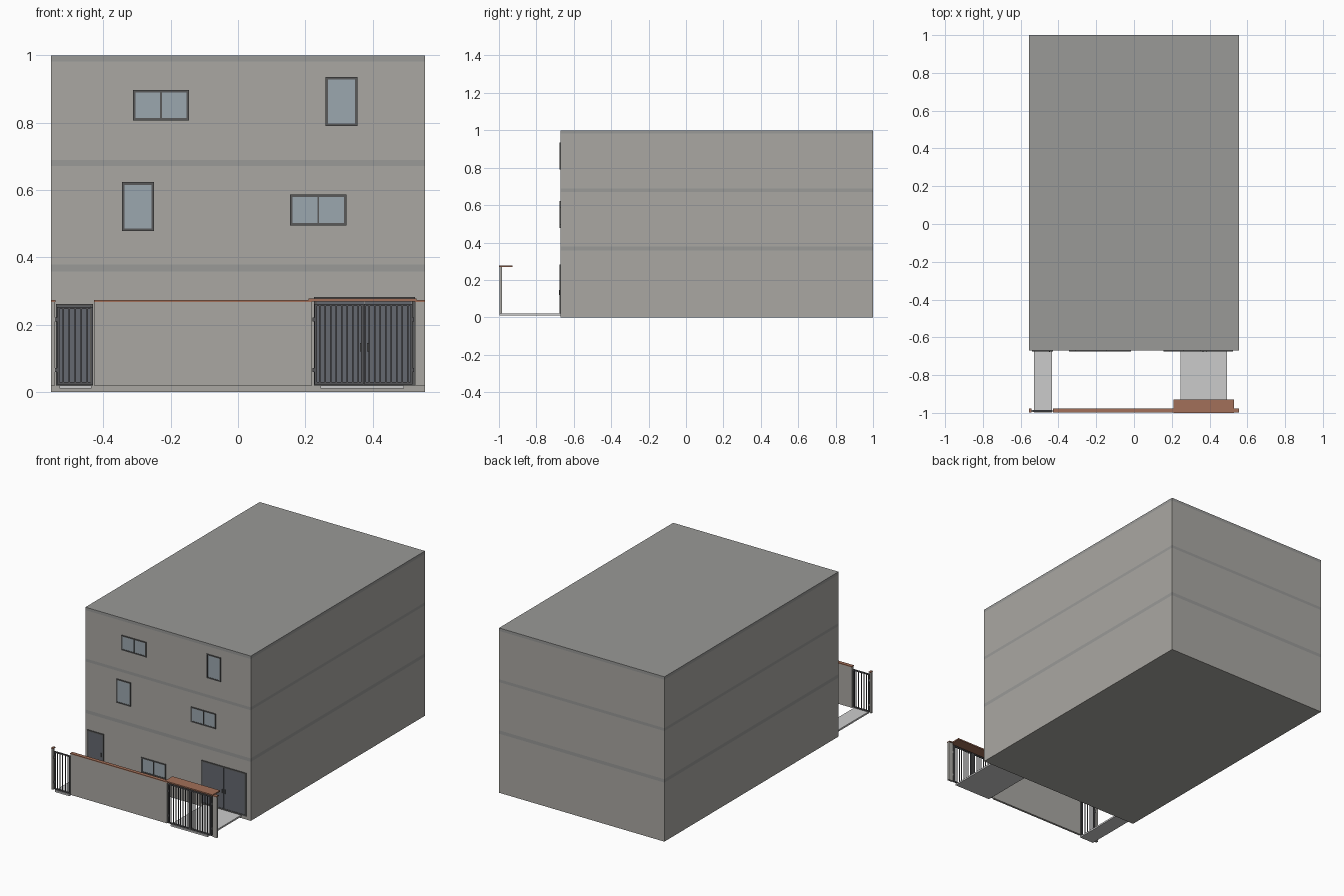
import bpy, bmesh
from mathutils import Vector

if "Cube" in bpy.data.objects:
    bpy.data.objects.remove(bpy.data.objects["Cube"])


def material(name, rgb):
    m = bpy.data.materials.new(name)
    m.diffuse_color = (*rgb, 1)
    m.use_nodes = True
    m.node_tree.nodes["Principled BSDF"].inputs["Base Color"].default_value = m.diffuse_color
    return m


WALL = material("render_wall", (0.40, 0.39, 0.365))
SLAB = material("slab_grey", (0.32, 0.32, 0.31))
FRAME = material("dark_frame", (0.10, 0.10, 0.10))
DOOR = material("door_grey", (0.13, 0.14, 0.16))
GLASS = material("glass", (0.33, 0.39, 0.43))
TILE = material("terracotta", (0.36, 0.16, 0.10))
METAL = material("gate_metal", (0.09, 0.09, 0.095))


def boxes(name, spans, mat):
    """One object made of boxes, each given as (x0, x1, y0, y1, z0, z1)."""
    bm = bmesh.new()
    for x0, x1, y0, y1, z0, z1 in spans:
        verts = bmesh.ops.create_cube(bm, size=1)["verts"]
        bmesh.ops.scale(bm, vec=(x1 - x0, y1 - y0, z1 - z0), verts=verts)
        bmesh.ops.translate(bm, vec=((x0 + x1) / 2, (y0 + y1) / 2, (z0 + z1) / 2), verts=verts)
    me = bpy.data.meshes.new(name)
    bm.to_mesh(me)
    bm.free()
    ob = bpy.data.objects.new(name, me)
    bpy.context.collection.objects.link(ob)
    if mat:
        me.materials.append(mat)
    return ob


def border(x0, x1, z0, z1, y0, y1, t):
    """Four bars around a rectangle."""
    return [(x0, x0 + t, y0, y1, z0, z1), (x1 - t, x1, y0, y1, z0, z1),
            (x0 + t, x1 - t, y0, y1, z0, z0 + t), (x0 + t, x1 - t, y0, y1, z1 - t, z1)]


# Main block, with flush floor-slab bands cut into its sides
W, FRONT = 0.555, -0.67
block = boxes("building", [(-W, W, FRONT, 1, 0, 1)], WALL)
block.data.materials.append(SLAB)
BANDS = [(0.358, 0.379), (0.671, 0.689), (0.982, 1.01)]
bm = bmesh.new()
bm.from_mesh(block.data)
for z in [z for band in BANDS for z in band if z < 1]:
    bmesh.ops.bisect_plane(bm, geom=bm.verts[:] + bm.edges[:] + bm.faces[:],
                           plane_co=Vector((0, 0, z)), plane_no=Vector((0, 0, 1)))
for f in bm.faces:
    if any(a < f.calc_center_median().z < b for a, b in BANDS):
        f.material_index = 1
bm.to_mesh(block.data)
bm.free()


# Windows: outer frame, sash around each pane, glass
def window(name, x0, x1, z0, z1, panes):
    t = 0.005
    bars = border(x0, x1, z0, z1, FRONT - 0.005, FRONT + 0.002, t)
    glass = []
    w = (x1 - x0 - 2 * t) / panes
    for i in range(panes):
        a = x0 + t + i * w
        bars += border(a, a + w, z0 + t, z1 - t, FRONT - 0.003, FRONT + 0.002, 0.0025)
        glass.append((a, a + w, FRONT - 0.0015, FRONT + 0.002, z0 + t, z1 - t))
    boxes(name + "_frame", bars, FRAME)
    boxes(name + "_glass", glass, GLASS)


window("upper_wide_window", -0.312, -0.145, 0.806, 0.897, 2)
window("upper_tall_window", 0.26, 0.355, 0.79, 0.936, 1)
window("middle_tall_window", -0.345, -0.25, 0.478, 0.623, 1)
window("middle_wide_window", 0.155, 0.322, 0.495, 0.587, 2)
window("ground_wide_window", -0.18, -0.015, 0.10, 0.191, 2)


# Doors with frame, leaves and handles
def door(name, x0, x1, z1, leaves):
    t, z0 = 0.008, 0.02
    boxes(name + "_frame", border(x0, x1, z0, z1, FRONT - 0.005, FRONT + 0.002, t), FRAME)
    w = (x1 - x0 - 2 * t) / leaves
    slabs, handles = [], []
    for i in range(leaves):
        a = x0 + t + i * w
        slabs.append((a + 0.001, a + w - 0.001, FRONT - 0.003, FRONT + 0.002, z0 + t, z1 - t))
        h = a + (w - 0.01 if i == 0 else 0.01)
        handles.append((h - 0.002, h + 0.002, FRONT - 0.008, FRONT - 0.002, 0.12, 0.145))
    boxes(name + "_leaves", slabs, DOOR)
    boxes(name + "_handles", handles, FRAME)


door("side_door", -0.54, -0.43, 0.262, 1)
door("double_door", 0.225, 0.525, 0.282, 2)

# Front garden wall: long panel and end posts, capped in terracotta
boxes("garden_wall", [(a, b, -0.996, -0.983, 0.02, 0.268)
                      for a, b in [(-W, -0.543), (-0.427, 0.22), (0.525, W)]], WALL)
boxes("wall_coping", [(a, b, -0.999, -0.977, 0.268, 0.273)
                      for a, b in [(-W, -0.542), (-0.428, 0.22), (0.525, W)]], TILE)

# Canopy over the wide gate
boxes("gate_canopy", [(0.21, 0.53, -1.0, -0.928, 0.269, 0.277)], TILE)

# Paths from gates to doors
boxes("paths", [(-0.53, -0.435, -0.997, FRONT, 0.01, 0.02),
                (0.245, 0.493, -0.997, FRONT, 0.01, 0.02)], None)


# Barred gates
def gate(name, x0, x1, z1, leaves):
    z0, y = 0.022, -0.99
    w = (x1 - x0) / leaves
    parts = []
    for i in range(leaves):
        a = x0 + i * w
        parts += border(a, a + w - 0.001, z0, z1, y - 0.004, y + 0.004, 0.007)
        n = round(w / 0.0165)
        for k in range(1, n):
            x = a + k * w / n
            parts.append((x - 0.002, x + 0.002, y - 0.002, y + 0.002, z0 + 0.007, z1 - 0.007))
    # hinges on the outer stiles
    for x in ([x0] if leaves == 1 else [x0, x1]):
        parts += [(x - 0.006, x + 0.002, y - 0.003, y + 0.003, z, z + 0.012) for z in (0.06, 0.21)]
    boxes(name, parts, METAL)


gate("side_gate", -0.537, -0.43, 0.253, 1)
gate("wide_gate", 0.227, 0.52, 0.262, 2)
